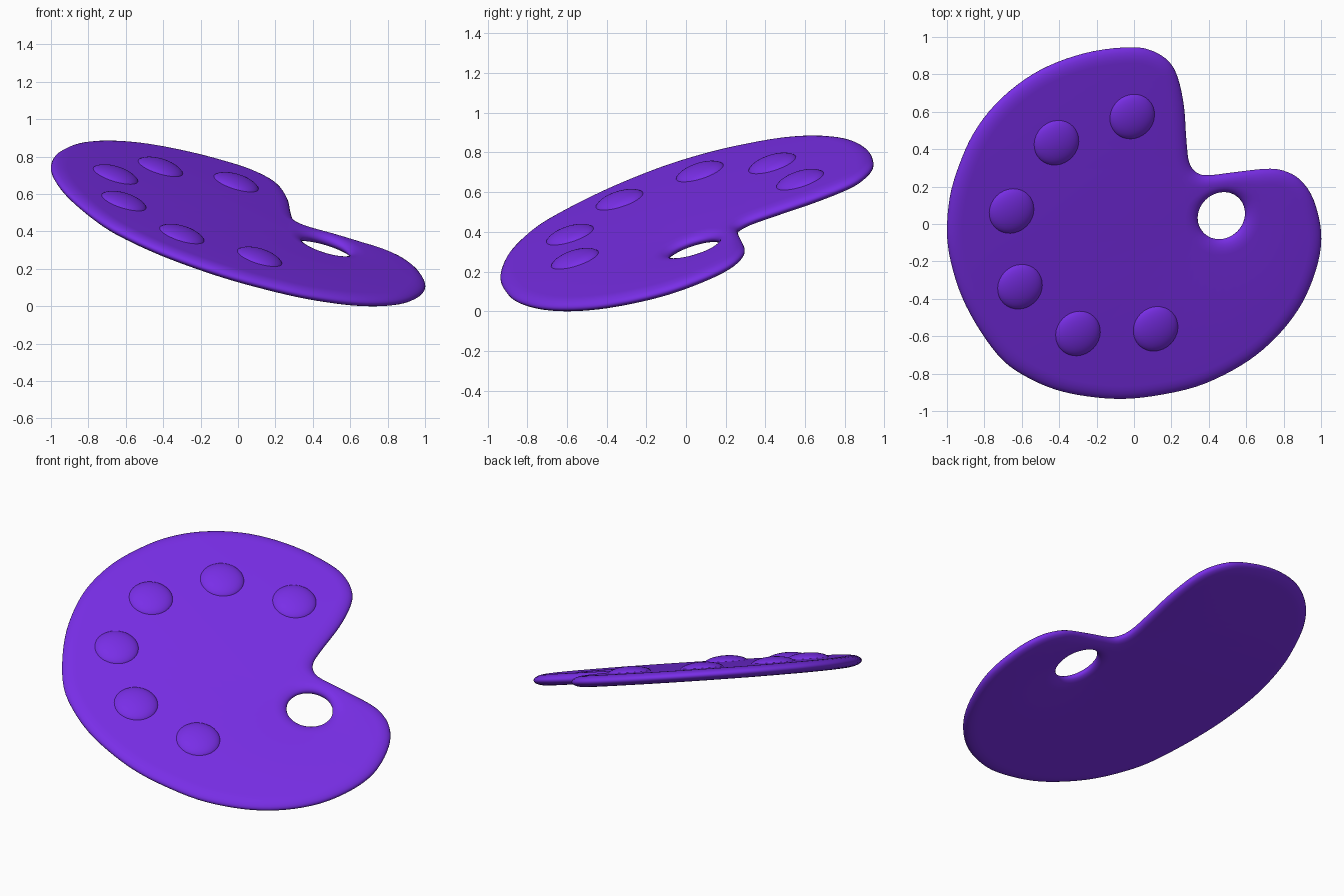
import bpy, bmesh, math
from mathutils import Vector, Matrix

if "Cube" in bpy.data.objects:
    bpy.data.objects.remove(bpy.data.objects["Cube"])

HALF = 0.033                      # half thickness of the board
RIM = 0.08                        # width of the rounded rim
NORMAL = Vector((0.312, -0.317, 1)).normalized()
CENTRE = Vector((0, 0, 0.44))
ROT = Vector((0, 0, 1)).rotation_difference(NORMAL).to_matrix()
WORLD = Matrix.Translation(CENTRE) @ ROT.to_4x4()

mat = bpy.data.materials.new("purple")
mat.diffuse_color = (0.19, 0.027, 0.80, 1)
mat.use_nodes = True
mat.node_tree.nodes["Principled BSDF"].inputs["Base Color"].default_value = mat.diffuse_color


def to_local(x, y):
    """Plan position seen from above -> coordinates in the tilted board."""
    z = -(NORMAL.x * x + NORMAL.y * y) / NORMAL.z
    return (ROT.transposed() @ Vector((x, y, z))).to_2d()


def smooth_loop(pts, steps):
    """Closed Catmull-Rom curve through the points."""
    out, n = [], len(pts)
    for i in range(n):
        a, b, c, d = (pts[(i + k) % n] for k in (-1, 0, 1, 2))
        for s in range(steps):
            t = s / steps
            out.append(0.5 * (2 * b + (c - a) * t + (2 * a - 5 * b + 4 * c - d) * t * t
                              + (3 * b - a - 3 * c + d) * t ** 3))
    return out


def inward(loop):
    """Direction into the board, to the right of travel."""
    n = len(loop)
    res = []
    for i in range(n):
        t = (loop[(i + 2) % n] - loop[i - 2]).normalized()
        res.append(Vector((t.y, -t.x)))
    return res


def finish(ob):
    ob.data.materials.append(mat)
    ob.data.polygons.foreach_set("use_smooth", [True] * len(ob.data.polygons))
    ob.matrix_world = WORLD @ ob.matrix_world


# Board outline (clockwise in plan) and thumb hole
OUTLINE = [(-.01, .945), (.10, .925), (.187, .868), (.235, .78), (.267, .63), (.28, .45),
           (.295, .33), (.335, .275), (.40, .26), (.53, .275), (.70, .295), (.80, .285),
           (.89, .235), (.96, .13), (1.0, -.04), (.985, -.20), (.92, -.38), (.825, -.53),
           (.69, -.67), (.53, -.78), (.33, -.87), (.10, -.92), (-.08, -.935), (-.26, -.92),
           (-.42, -.885), (-.57, -.82), (-.70, -.73), (-.82, -.575), (-.92, -.39),
           (-.98, -.20), (-1.0, -.04), (-.985, .14), (-.94, .30), (-.86, .48),
           (-.74, .64), (-.58, .775), (-.41, .865), (-.21, .925)]
outer = smooth_loop([to_local(*p) for p in OUTLINE], 4)
hc = to_local(0.467, 0.045)
hole = [hc + 0.132 * Vector((math.cos(a), math.sin(a)))
        for a in (2 * math.pi * i / 48 for i in range(48))]

# Palette board: rounded rim rings around both loops, flat fill between
bm = bmesh.new()
caps = {1: [], -1: []}
for loop, other in ((outer, hole), (hole, outer)):
    dirs = inward(loop)
    width = [min(RIM, 0.45 * min((p - q).length for q in other)) for p in loop]
    n = len(loop)
    rings = []
    for k in range(-6, 7):
        a = k / 6 * math.pi / 2
        rings.append([bm.verts.new((*(p + d * w * (1 - math.cos(a))), HALF * math.sin(a)))
                      for p, d, w in zip(loop, dirs, width)])
    for r0, r1 in zip(rings, rings[1:]):
        for i in range(n):
            j = (i + 1) % n
            bm.faces.new((r0[i], r0[j], r1[j], r1[i]))
    for side, ring in ((1, rings[-1]), (-1, rings[0])):
        caps[side] += [bm.edges.get((ring[i], ring[(i + 1) % n])) for i in range(n)]
for side, edges in caps.items():
    bmesh.ops.triangle_fill(bm, edges=edges, use_beauty=True, normal=(0, 0, side))
bmesh.ops.recalc_face_normals(bm, faces=bm.faces)
mesh = bpy.data.meshes.new("palette_board")
bm.to_mesh(mesh)
bm.free()
board = bpy.data.objects.new("palette_board", mesh)
bpy.context.collection.objects.link(board)
finish(board)

# Paint blobs: flattened spheres sunk into the top face
BLOBS = [(-.03, .585), (-.435, .445), (-.675, .08), (-.63, -.325), (-.32, -.575), (.095, -.55)]
for i, (x, y) in enumerate(BLOBS):
    p = to_local(x + 0.011, y - 0.011 + 0.01)
    bm = bmesh.new()
    bmesh.ops.create_uvsphere(bm, u_segments=32, v_segments=20, radius=1)
    bmesh.ops.scale(bm, vec=(0.129, 0.129, 0.045), verts=bm.verts)
    bmesh.ops.translate(bm, vec=(p.x, p.y, HALF - 0.011), verts=bm.verts)
    me = bpy.data.meshes.new(f"paint_blob_{i + 1}")
    bm.to_mesh(me)
    bm.free()
    blob = bpy.data.objects.new(me.name, me)
    bpy.context.collection.objects.link(blob)
    finish(blob)
